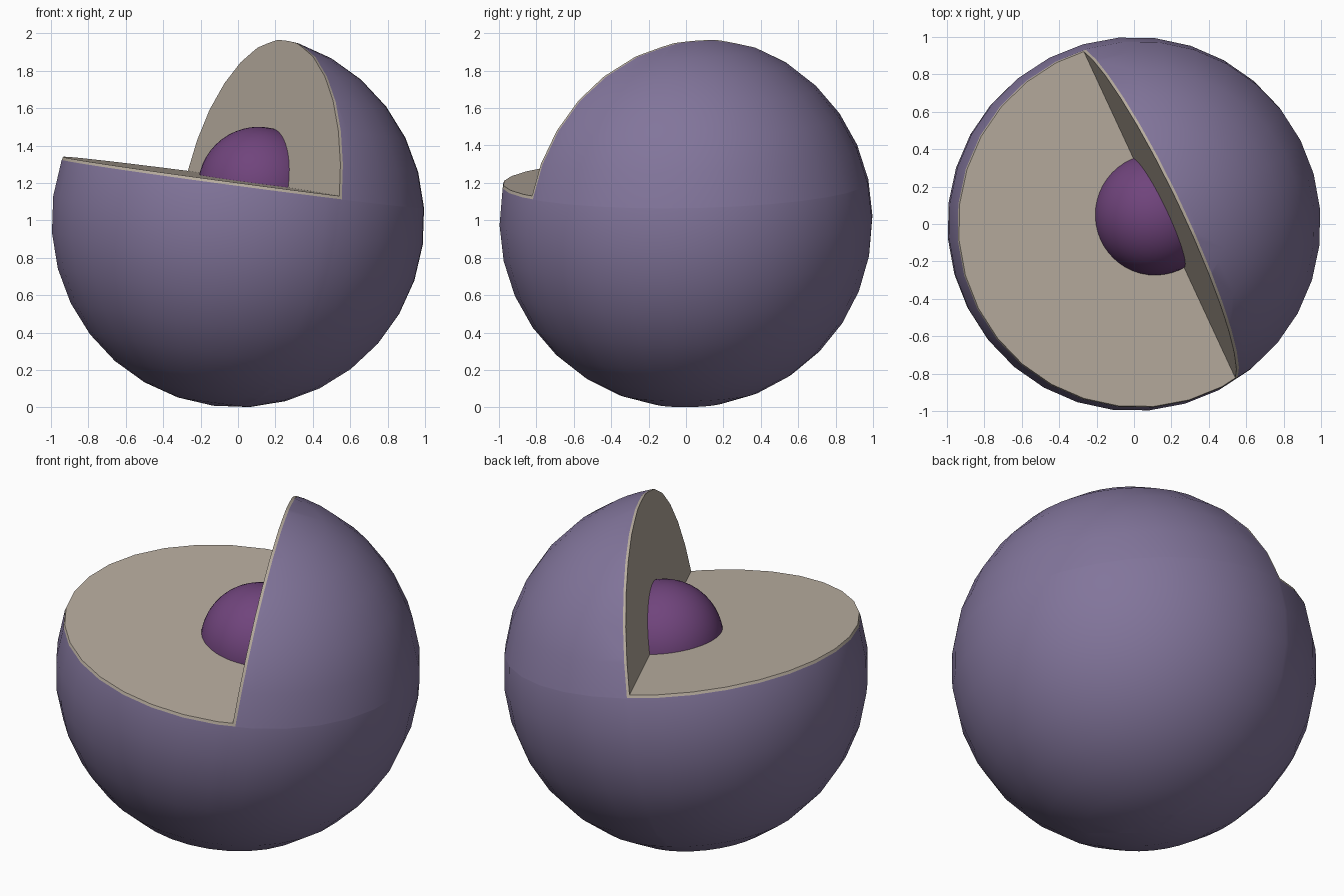
import bpy, bmesh, math
from mathutils import Vector

if "Cube" in bpy.data.objects:
    bpy.data.objects.remove(bpy.data.objects["Cube"])

CENTRE = Vector((0, 0, 1))
# Wedge planes, relative to the ball centre: (normal pointing into the removed wedge, offset)
FLOOR_N, FLOOR_D = Vector((0.132, -0.015, 0.991)).normalized(), 0.213
WALL_N, WALL_D = Vector((-0.893, -0.426, 0.148)).normalized(), -0.114
RIM = 0.016  # thickness of the pale layer on the cut


def material(name, rgb):
    m = bpy.data.materials.new(name)
    m.diffuse_color = (*rgb, 1)
    m.use_nodes = True
    m.node_tree.nodes["Principled BSDF"].inputs["Base Color"].default_value = m.diffuse_color
    return m


def ball(bm, segments, rings, radius):
    bmesh.ops.create_uvsphere(bm, u_segments=segments, v_segments=rings, radius=radius)
    rot = FLOOR_N.to_track_quat('Z', 'Y').to_matrix()
    bmesh.ops.rotate(bm, verts=bm.verts, cent=(0, 0, 0), matrix=rot)


def finish(bm, name, mats, location):
    for f in bm.faces:
        f.smooth = True
    for e in bm.edges:
        if len(e.link_faces) == 2 and e.calc_face_angle(0) > math.radians(30):
            e.smooth = False
    me = bpy.data.meshes.new(name)
    bm.to_mesh(me)
    bm.free()
    for m in mats:
        me.materials.append(m)
    ob = bpy.data.objects.new(name, me)
    ob.location = location
    bpy.context.collection.objects.link(ob)
    return ob


skin = material("muted purple", (0.223, 0.178, 0.328))
flesh = material("warm beige", (0.485, 0.423, 0.352))
core = material("deep purple", (0.162, 0.058, 0.202))

# Outer ball with a wedge removed
bm = bmesh.new()
ball(bm, 32, 16, 1.0)
planes = ((FLOOR_N, FLOOR_D), (WALL_N, WALL_D))
for n, d in planes:
    for off in (d, d - RIM):
        bmesh.ops.bisect_plane(bm, geom=bm.verts[:] + bm.edges[:] + bm.faces[:],
                               dist=1e-5, plane_co=n * off, plane_no=n)


def inside(p, margin):
    return all(n.dot(p) - d > margin for n, d in planes)


bmesh.ops.delete(bm, geom=[f for f in bm.faces if inside(f.calc_center_median(), 0)],
                 context='FACES')
# Pale rim band next to the cut
for f in bm.faces:
    f.material_index = 1 if inside(f.calc_center_median(), -RIM) else 0

# Flat cut faces, floor and wall
border = {v for e in bm.edges if e.is_boundary for v in e.verts}
for n, d in planes:
    ring = [v for v in border if abs(n.dot(v.co) - d) < 1e-4]
    mid = sum((v.co for v in ring), Vector()) / len(ring)
    u = n.orthogonal().normalized()
    w = n.cross(u)
    ring.sort(key=lambda v: math.atan2((v.co - mid).dot(w), (v.co - mid).dot(u)))
    face = bm.faces.new(ring)
    face.material_index = 1
    face.normal_update()
finish(bm, "cut_ball", [skin, flesh], CENTRE)

# Core sitting in the corner of the cut
bm = bmesh.new()
ball(bm, 48, 24, 0.325)
finish(bm, "core", [core], CENTRE + Vector((0.11, 0.05, 0.175)))
